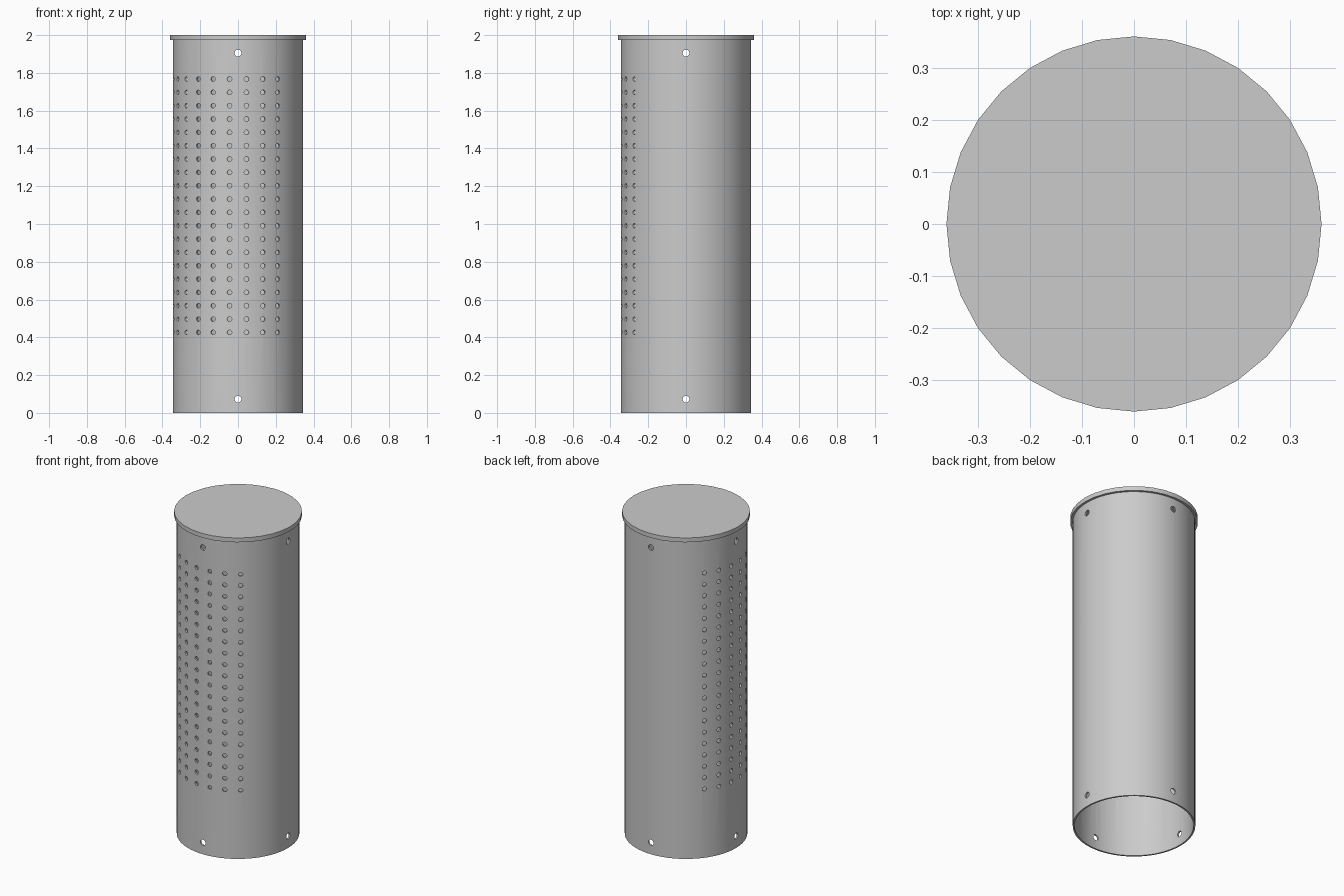
import bpy, bmesh, math
from mathutils import Matrix, Vector

cube = bpy.data.objects.get("Cube")
if cube:
    bpy.data.objects.remove(cube, do_unlink=True)

RADIUS, WALL, LID_Z = 0.345, 0.01, 1.973

metal = bpy.data.materials.new("grey metal")
metal.use_nodes = True
grey = (0.6, 0.6, 0.6, 1)
metal.diffuse_color = grey
metal.node_tree.nodes["Principled BSDF"].inputs["Base Color"].default_value = grey


def add_object(name, bm):
    bmesh.ops.recalc_face_normals(bm, faces=bm.faces[:])
    mesh = bpy.data.meshes.new(name)
    bm.to_mesh(mesh)
    bm.free()
    mesh.materials.append(metal)
    obj = bpy.data.objects.new(name, mesh)
    bpy.context.collection.objects.link(obj)
    return obj


def add_revolved(name, profile, steps):
    """Spin a closed (radius, z) outline around the z axis."""
    bm = bmesh.new()
    verts = [bm.verts.new((r, 0, z)) for r, z in profile]
    edges = [bm.edges.new((verts[i - 1], v)) for i, v in enumerate(verts)]
    bmesh.ops.spin(bm, geom=verts + edges, cent=(0, 0, 0), axis=(0, 0, 1),
                   angle=math.tau, steps=steps, use_duplicate=False)
    bmesh.ops.remove_doubles(bm, verts=bm.verts[:], dist=1e-5)
    return add_object(name, bm)


def add_drill(bm, degrees, z, radius):
    """Short radial cylinder that pierces the wall at one angle."""
    a = math.radians(degrees)
    out = Vector((math.cos(a), math.sin(a), 0))
    turn = out.to_track_quat('Z', 'Y').to_matrix().to_4x4()
    place = Matrix.Translation(out * RADIUS + Vector((0, 0, z))) @ turn
    bmesh.ops.create_cone(bm, cap_ends=True, segments=16, radius1=radius,
                          radius2=radius, depth=0.08, matrix=place)


# Open-bottomed tube
inner = RADIUS - WALL
tube = add_revolved("tube_wall", [(RADIUS, 0), (RADIUS, LID_Z),
                                  (inner, LID_Z), (inner, 0)], 64)

# Perforations over half the wall, plus four mounting holes at each end
bm = bmesh.new()
for column in range(12):
    for row in range(20):
        add_drill(bm, 142.5 + 15 * column, 0.426 + 0.0706 * row, 0.0125)
for quarter in range(4):
    for z in (0.073, 1.905):
        add_drill(bm, 90 * quarter, z, 0.018)
drills = add_object("hole_cutter", bm)
drills.hide_render = True

cut = tube.modifiers.new("holes", 'BOOLEAN')
cut.operation = 'DIFFERENCE'
cut.solver = 'EXACT'
cut.object = drills
bpy.context.view_layer.update()
pierced = bpy.data.meshes.new_from_object(
    tube.evaluated_get(bpy.context.evaluated_depsgraph_get()))
tube.modifiers.clear()
tube.data = pierced
bpy.data.objects.remove(drills, do_unlink=True)

# Overhanging flat lid
bm = bmesh.new()
bmesh.ops.create_cone(bm, cap_ends=True, segments=32, radius1=0.36, radius2=0.36,
                      depth=2 - LID_Z,
                      matrix=Matrix.Translation((0, 0, (2 + LID_Z) / 2)))
lid = add_object("lid", bm)

# Smooth curved walls, crisp rims
for obj in (tube, lid):
    bpy.ops.object.select_all(action='DESELECT')
    obj.select_set(True)
    bpy.context.view_layer.objects.active = obj
    bpy.ops.object.shade_smooth_by_angle(angle=math.radians(30))
